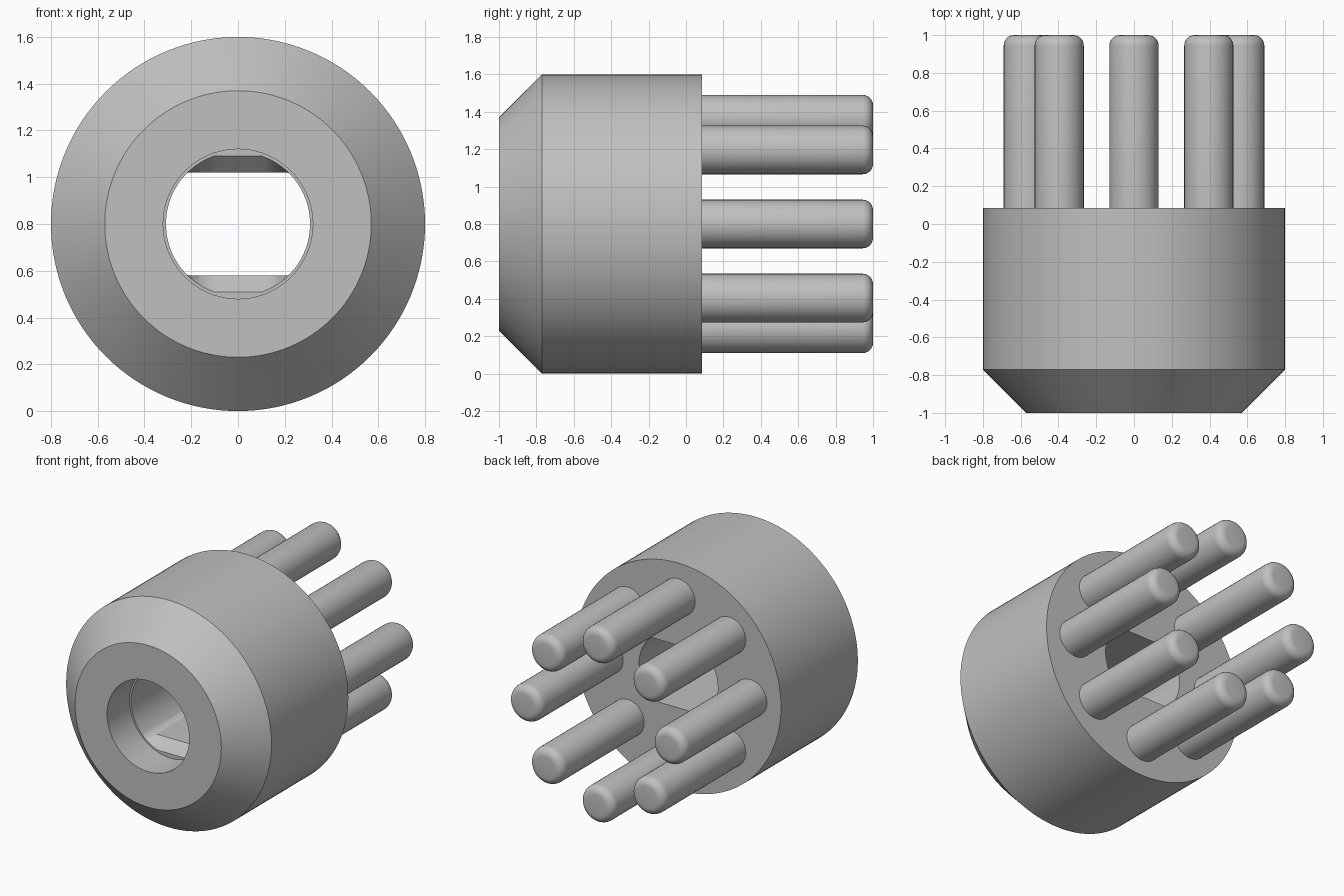
import bpy
import bmesh
from math import cos, sin, pi, radians

cube = bpy.data.objects.get("Cube")
if cube:
    bpy.data.objects.remove(cube, do_unlink=True)

GREY = (0.53, 0.53, 0.53, 1.0)
grey = bpy.data.materials.new("plain_grey")
grey.use_nodes = True
grey.diffuse_color = GREY
grey.node_tree.nodes["Principled BSDF"].inputs["Base Color"].default_value = GREY

CENTRE = 0.8      # height of the axis
REAR = 0.085      # rear face of the body
TIP = 1.0         # pin ends


def clamp(value, limit):
    return max(-limit, min(limit, value))


def ring(bm, y, radius, flat, sides, cx, cz):
    """Circle around the y axis, cut flat above and below the axis."""
    angles = [2 * pi * i / sides for i in range(sides)]
    return [bm.verts.new((cx + radius * cos(a), y, cz + clamp(radius * sin(a), flat)))
            for a in angles]


def lathe(name, stations, sides, cx=0.0, cz=CENTRE, closed_loop=False):
    """Skin rings given as (y, radius, flat half-height)."""
    bm = bmesh.new()
    rings = [ring(bm, *s, sides, cx, cz) for s in stations]
    pairs = list(zip(rings, rings[1:]))
    if closed_loop:
        pairs.append((rings[-1], rings[0]))
    else:
        bm.faces.new(rings[0])
        bm.faces.new(rings[-1])
    for a, b in pairs:
        for i in range(sides):
            j = (i + 1) % sides
            bm.faces.new((a[i], a[j], b[j], b[i]))
    bmesh.ops.recalc_face_normals(bm, faces=bm.faces)
    mesh = bpy.data.meshes.new(name)
    bm.to_mesh(mesh)
    bm.free()
    mesh.materials.append(grey)
    obj = bpy.data.objects.new(name, mesh)
    bpy.context.collection.objects.link(obj)
    bpy.ops.object.select_all(action='DESELECT')
    obj.select_set(True)
    bpy.context.view_layer.objects.active = obj
    bpy.ops.object.shade_smooth_by_angle(angle=radians(30))
    return obj


# Chamfered body with a round bore that narrows to a flat-sided slot
body = [
    (REAR, 0.8, 1), (-0.77, 0.8, 1), (-1, 0.57, 1),
    (-1, 0.32, 1), (-0.75, 0.32, 1),
    (-0.75, 0.308, 0.29), (-0.68, 0.308, 0.22), (REAR, 0.308, 0.22),
]
lathe("body", body, 128, closed_loop=True)

# Ring of eight round-ended pins
PIN, FILLET, STEPS = 0.13, 0.055, 6
pin = [(REAR - 0.02, PIN, 1)]
for k in range(STEPS + 1):
    t = pi / 2 * k / STEPS
    pin.append((TIP - FILLET + FILLET * sin(t), PIN - FILLET + FILLET * cos(t), 1))
for n in range(8):
    a = 2 * pi * n / 8
    lathe(f"pin_{n + 1}", pin, 40, 0.56 * cos(a), CENTRE + 0.56 * sin(a))
